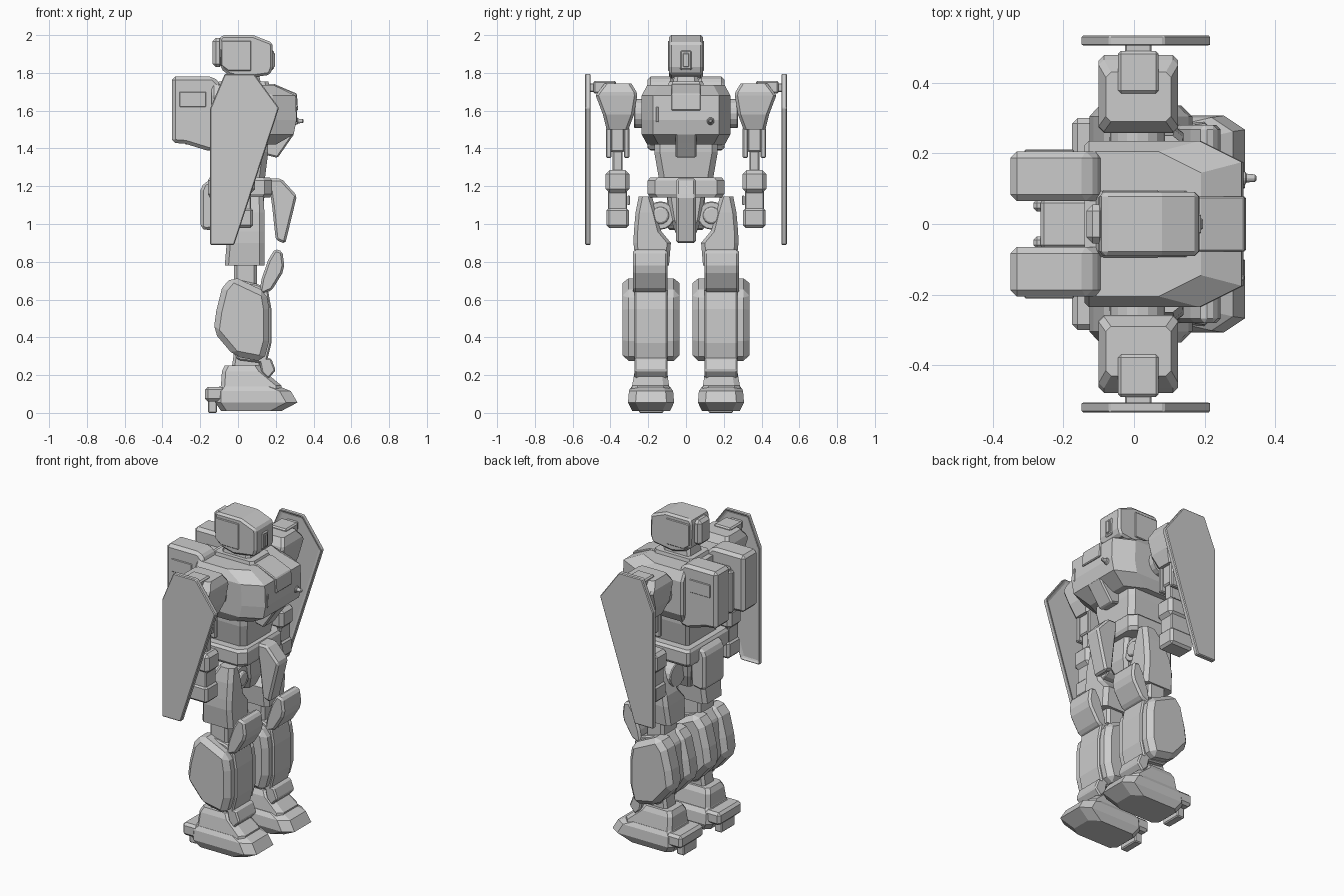
import bpy, bmesh, math
from mathutils import Matrix

grey = bpy.data.materials.new("armour grey")
grey.diffuse_color = (0.6, 0.6, 0.6, 1)


def finish(name, bm, bevel=0, mirror=False):
    bmesh.ops.recalc_face_normals(bm, faces=bm.faces)
    me = bpy.data.meshes.new(name)
    bm.to_mesh(me)
    bm.free()
    me.materials.append(grey)
    ob = bpy.data.objects.new(name, me)
    bpy.context.collection.objects.link(ob)
    if bevel:
        m = ob.modifiers.new("bevel", 'BEVEL')
        m.width, m.segments, m.limit_method = bevel, 1, 'ANGLE'
    if mirror:
        m = ob.modifiers.new("mirror", 'MIRROR')
        m.use_axis = (False, True, False)
        m.use_clip = False
        m.use_mirror_merge = False
    return ob


def skin(bm, rings):
    rings = [[bm.verts.new(p) for p in r] for r in rings]
    n = len(rings[0])
    for a, b in zip(rings, rings[1:]):
        for i in range(n):
            bm.faces.new((a[i], a[(i + 1) % n], b[(i + 1) % n], b[i]))
    return bm.faces.new(rings[0][::-1]), bm.faces.new(rings[-1])


def prism(name, pts, y0, y1, bevel=0.012, mirror=False):
    """Side profile (x, z) extruded along y."""
    bm = bmesh.new()
    skin(bm, [[(x, y, z) for x, z in pts] for y in (y0, y1)])
    return finish(name, bm, bevel, mirror)


def box(name, x, y, z, bevel=0.012, mirror=False):
    pts = [(x[0], z[0]), (x[1], z[0]), (x[1], z[1]), (x[0], z[1])]
    return prism(name, pts, y[0], y[1], bevel, mirror)


def loft(name, secs, f=(0.02, 0.02), b=0.015, mirror=False, bevel=0):
    """Stack of (z, x0, x1, y0, y1) sections, corners cut by f in front and b behind."""
    c, d = f
    bm = bmesh.new()
    skin(bm, [[(x0 + b, y0, z), (x1 - c, y0, z), (x1, y0 + d, z), (x1, y1 - d, z),
               (x1 - c, y1, z), (x0 + b, y1, z), (x0, y1 - b, z), (x0, y0 + b, z)]
              for z, x0, x1, y0, y1 in secs])
    return finish(name, bm, bevel, mirror)


def disc(name, loc, r, r2, depth, axis, mirror=False, sides=16):
    bm = bmesh.new()
    bmesh.ops.create_cone(bm, cap_ends=True, segments=sides, radius1=r, radius2=r2, depth=depth)
    rot = Matrix.Rotation(math.pi / 2, 4, 'Y') if axis == 'x' else Matrix.Rotation(-math.pi / 2, 4, 'X')
    bm.transform(Matrix.Translation(loc) @ rot)
    return finish(name, bm, 0.005, mirror)


# Head
prism("head", [(-0.09, 1.82), (-0.05, 1.79), (0.03, 1.77), (0.17, 1.79), (0.185, 1.83),
               (0.183, 1.96), (0.08, 2.0), (-0.085, 2.0), (-0.1, 1.98)], -0.09, 0.09, 0.03)
prism("ear_plate", [(-0.09, 1.84), (-0.05, 1.81), (0.07, 1.81), (0.07, 1.97), (-0.09, 1.97)],
      0.085, 0.096, 0.004, True)
box("head_back", (-0.135, -0.08), (-0.055, 0.055), (1.83, 1.985), 0.018)
box("eye_frame", (0.17, 0.19), (-0.032, 0.032), (1.815, 1.92), 0.008)
box("eye", (0.18, 0.195), (-0.016, 0.016), (1.83, 1.905), 0.004)
loft("neck", [(1.70, -0.08, 0.13, -0.075, 0.075), (1.80, -0.06, 0.11, -0.06, 0.06)])
loft("collar", [(1.70, -0.12, 0.18, -0.1, 0.1), (1.755, -0.1, 0.16, -0.09, 0.09)])

# Chest
loft("chest", [(1.42, -0.13, 0.20, -0.205, 0.205), (1.475, -0.14, 0.295, -0.235, 0.235),
               (1.55, -0.14, 0.31, -0.235, 0.235), (1.68, -0.14, 0.305, -0.235, 0.235),
               (1.735, -0.14, 0.19, -0.205, 0.205)], (0.12, 0.06), 0.012)
prism("chest_hatch", [(0.08, 1.65), (0.08, 1.742), (0.19, 1.742), (0.312, 1.69),
                      (0.318, 1.60), (0.2, 1.6)], -0.078, 0.078, 0.005)
prism("chest_plug", [(0.13, 1.48), (0.30, 1.48), (0.265, 1.43), (0.21, 1.35), (0.13, 1.37)],
      -0.055, 0.055, 0.008)
disc("gun_base", (0.31, 0.13, 1.545), 0.022, 0.016, 0.02, 'x')
disc("gun_nub", (0.325, 0.13, 1.545), 0.014, 0.01, 0.045, 'x')
box("chest_slot", (0.29, 0.313), (-0.16, -0.145), (1.54, 1.62), 0.003)

# Backpack with two tall packs
prism("backpack_pack", [(-0.35, 1.43), (-0.28, 1.425), (-0.15, 1.385), (-0.09, 1.40),
                        (-0.09, 1.74), (-0.13, 1.78), (-0.35, 1.78)], 0.065, 0.205, 0.018, True)
box("backpack_panel", (-0.31, -0.17), (0.2, 0.211), (1.62, 1.70), 0.003, True)
box("backpack_core", (-0.265, -0.1), (-0.07, 0.07), (1.42, 1.70), 0.01)
box("backpack_lip", (-0.285, -0.25), (0.035, 0.07), (1.42, 1.68), 0.01, True)

# Waist and hips
loft("abdomen", [(1.22, -0.11, 0.14, -0.14, 0.14), (1.38, -0.13, 0.16, -0.168, 0.168),
                 (1.44, -0.13, 0.16, -0.168, 0.168)], (0.03, 0.03))
loft("belt", [(1.14, -0.15, 0.17, -0.19, 0.19), (1.16, -0.16, 0.18, -0.203, 0.203),
              (1.23, -0.16, 0.18, -0.203, 0.203), (1.245, -0.15, 0.17, -0.19, 0.19)], (0.04, 0.04))
loft("pelvis", [(0.94, -0.06, 0.1, -0.05, 0.05), (1.02, -0.08, 0.13, -0.08, 0.08),
                (1.15, -0.1, 0.14, -0.1, 0.1)])
prism("front_skirt", [(0.16, 1.24), (0.23, 1.24), (0.312, 1.15), (0.25, 0.895), (0.2, 0.915),
                      (0.18, 1.1)], -0.053, 0.053, 0.012)
prism("rear_skirt", [(-0.14, 1.23), (-0.18, 1.22), (-0.198, 1.18), (-0.198, 0.98), (-0.17, 0.965),
                     (-0.1, 0.98), (-0.09, 1.23)], -0.1, 0.1, 0.015)
disc("hip_joint", (0.04, 0.135, 1.045), 0.075, 0.075, 0.16, 'x', True)
disc("hip_cap", (0.125, 0.135, 1.045), 0.048, 0.04, 0.02, 'x', True)

# Legs
loft("thigh", [(0.78, -0.07, 0.14, 0.09, 0.265), (0.90, -0.06, 0.14, 0.08, 0.278),
               (0.96, -0.05, 0.14, 0.13, 0.276), (1.06, -0.01, 0.14, 0.155, 0.267),
               (1.145, 0.04, 0.135, 0.18, 0.25)], (0.025, 0.02), 0.02, True)
box("knee_joint", (-0.02, 0.1), (0.105, 0.255), (0.66, 0.82), 0.015, True)
prism("knee_guard", [(0.195, 0.868), (0.235, 0.855), (0.245, 0.78), (0.235, 0.74), (0.18, 0.65),
                     (0.11, 0.62), (0.125, 0.71), (0.16, 0.81)], 0.097, 0.28, 0.012, True)
calf = [(-0.03, 0.725), (0.15, 0.64), (0.165, 0.55), (0.165, 0.38), (0.135, 0.27), (-0.02, 0.30),
        (-0.13, 0.43), (-0.115, 0.54), (-0.085, 0.66)]
prism("calf_outer", calf, 0.2, 0.335, 0.03, True)
prism("calf_inner", calf, 0.035, 0.165, 0.03, True)
prism("shin", [(-0.02, 0.71), (0.11, 0.68), (0.16, 0.645), (0.177, 0.55), (0.177, 0.37), (0.15, 0.26),
               (0.0, 0.28), (-0.1, 0.44), (-0.07, 0.65)], 0.098, 0.272, 0.008, True)
prism("ankle_guard", [(0.11, 0.29), (0.175, 0.29), (0.2, 0.225), (0.16, 0.18), (0.125, 0.215)],
      0.098, 0.272, 0.008, True)
loft("ankle", [(0.12, -0.05, 0.15, 0.13, 0.24), (0.33, -0.02, 0.12, 0.13, 0.24)], mirror=True)

# Feet
loft("instep", [(0.12, -0.1, 0.23, 0.085, 0.29), (0.145, -0.09, 0.23, 0.09, 0.285),
                (0.22, -0.085, 0.14, 0.1, 0.272), (0.25, -0.07, 0.12, 0.115, 0.258)],
     (0.03, 0.03), 0.02, True)
loft("foot", [(0.01, -0.09, 0.23, 0.085, 0.285), (0.055, -0.12, 0.315, 0.063, 0.307),
              (0.115, -0.12, 0.28, 0.068, 0.302), (0.14, -0.1, 0.22, 0.085, 0.288)],
     (0.06, 0.04), 0.03, True)
box("heel", (-0.175, -0.07), (0.075, 0.3), (0.06, 0.138), 0.015, True)
box("heel_pad", (-0.16, -0.11), (0.12, 0.25), (0.0, 0.07), 0.006, True)

# Arms
disc("shoulder_joint", (0.01, 0.25, 1.585), 0.078, 0.078, 0.05, 'y', True)
loft("shoulder", [(1.50, -0.06, 0.085, 0.305, 0.42), (1.58, -0.09, 0.115, 0.275, 0.44),
                  (1.68, -0.1, 0.125, 0.258, 0.478), (1.70, -0.1, 0.125, 0.262, 0.465),
                  (1.745, -0.08, 0.105, 0.29, 0.43)], (0.015, 0.015), 0.015, True)
box("upper_arm", (-0.04, 0.065), (0.325, 0.4), (1.38, 1.52), 0.008, True)
for n, y in (("inner", 0.30), ("outer", 0.395)):
    box("elbow_fork_" + n, (-0.05, 0.075), (y, y + 0.028), (1.35, 1.51), 0.006, True)
box("elbow", (-0.03, 0.055), (0.335, 0.388), (1.22, 1.42), 0.006, True)
box("forearm", (-0.09, 0.09), (0.3, 0.425), (1.165, 1.285), 0.02, True)
box("wrist", (-0.07, 0.07), (0.312, 0.413), (1.07, 1.18), 0.006, True)
box("hand", (-0.08, 0.08), (0.302, 0.422), (0.98, 1.085), 0.014, True)
box("hand_panel", (-0.03, 0.04), (0.297, 0.31), (1.10, 1.15), 0.003, True)

# Shields: solid outer face, recessed inner face with a rim
bm = bmesh.new()
outline = [(-0.07, 1.795), (0.085, 1.795), (0.217, 1.615), (-0.02, 0.89), (-0.148, 0.89), (-0.148, 1.61)]
inner, outer = skin(bm, [[(x, y, z) for x, z in outline] for y in (0.503, 0.534)])
bmesh.ops.recalc_face_normals(bm, faces=bm.faces)
bmesh.ops.inset_region(bm, faces=[inner], thickness=0.02)
bmesh.ops.translate(bm, verts=inner.verts, vec=(0, 0.014, 0))
finish("shield", bm, 0.005, True)
box("shield_arm", (-0.045, 0.07), (0.37, 0.49), (1.69, 1.757), 0.008, True)
box("shield_mount", (-0.025, 0.05), (0.47, 0.525), (1.70, 1.745), 0.004, True)
